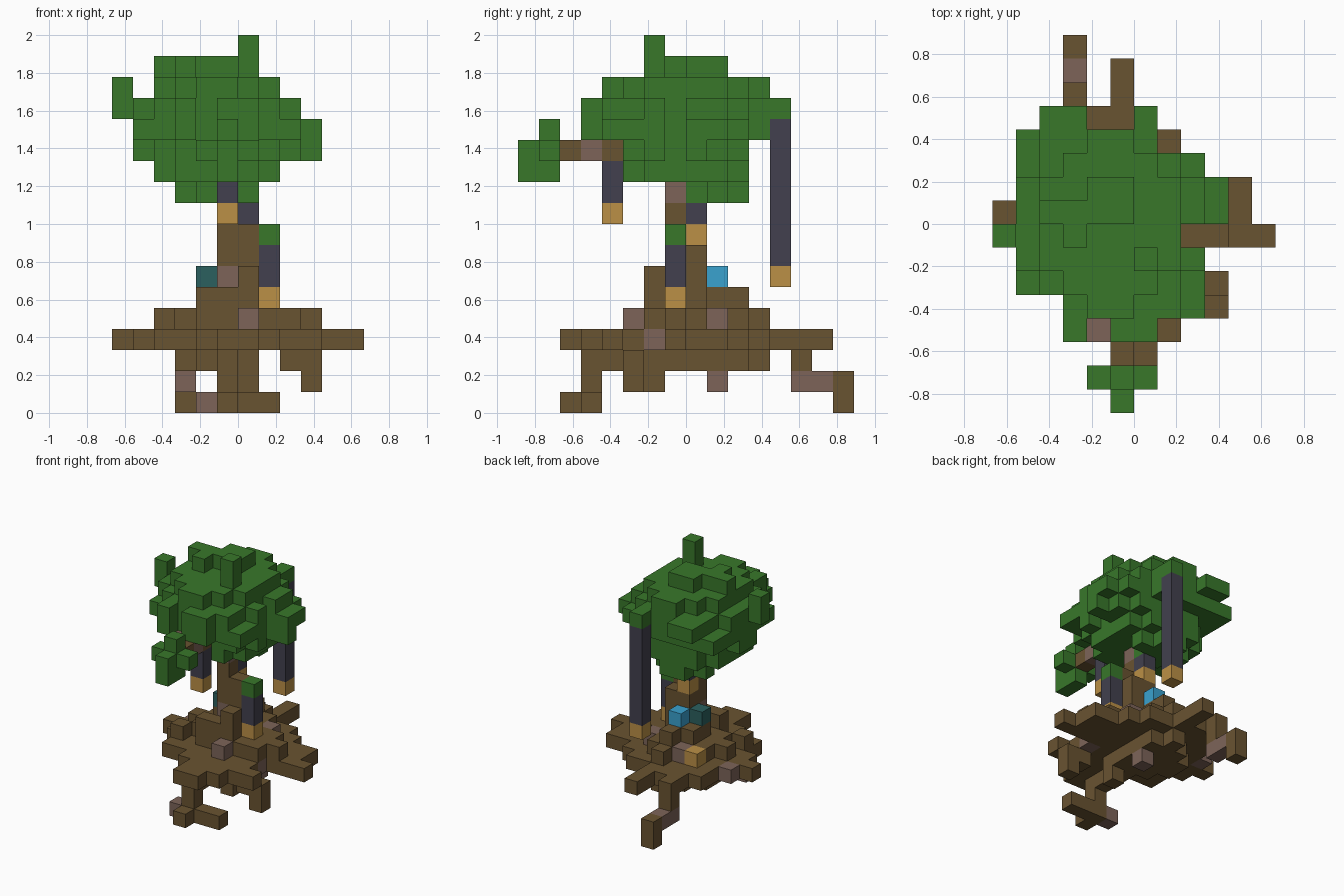
import bpy
import bmesh
from mathutils import Vector

UNIT = 1 / 9  # edge length of one block

cube = bpy.data.objects.get("Cube")
if cube:
    bpy.data.objects.remove(cube, do_unlink=True)


def make_material(name, red, green, blue):
    def linear(v):
        v /= 255
        return v / 12.92 if v <= 0.04045 else ((v + 0.055) / 1.055) ** 2.4
    colour = (linear(red), linear(green), linear(blue), 1)
    mat = bpy.data.materials.new(name)
    mat.use_nodes = True
    mat.diffuse_color = colour
    mat.node_tree.nodes["Principled BSDF"].inputs["Base Color"].default_value = colour
    return mat


leaf = make_material("leaf green", 56, 119, 42)
bark = make_material("bark brown", 105, 83, 49)
worn = make_material("worn mauve wood", 125, 100, 89)
rope = make_material("dark slate", 66, 64, 78)
lamp = make_material("lamp amber", 187, 144, 70)
sky = make_material("bright blue", 58, 162, 207)
teal = make_material("deep teal", 43, 96, 95)


def box(xs, ys, zs):
    """All cells in a block; each range is a number or an inclusive pair."""
    def span(v):
        return range(v[0], v[1] + 1) if isinstance(v, tuple) else (v,)
    return {(x, y, z) for x in span(xs) for y in span(ys) for z in span(zs)}


def layer(z, back, spans):
    """A flat layer: one x span per row, going from the back to the front."""
    cells = set()
    for row, span in enumerate(spans):
        cells |= box(span, back - row, z)
    return cells


def oval(z, xs, ys):
    """A flat oval layer that fills the given x and y spans."""
    cx, cy = (sum(xs) / 2, sum(ys) / 2)
    rx, ry = ((s[1] - s[0] + 1) / 2 for s in (xs, ys))
    return {c for c in box(xs, ys, z)
            if ((c[0] - cx) / rx) ** 2 + ((c[1] - cy) / ry) ** 2 <= 1}


def build(name, cells, mat):
    """Make the outer skin of a set of cells as one mesh object."""
    bm = bmesh.new()
    for cell in cells:
        for axis in range(3):
            for side in (0, 1):
                near = list(cell)
                near[axis] += 2 * side - 1
                if tuple(near) in cells:
                    continue
                corners = []
                for a, b in ((0, 0), (1, 0), (1, 1), (0, 1)):
                    p = Vector(cell)
                    p[axis] += side
                    p[(axis + 1) % 3] += a
                    p[(axis + 2) % 3] += b
                    corners.append(bm.verts.new(p * UNIT))
                bm.faces.new(corners if side else corners[::-1])
    bmesh.ops.remove_doubles(bm, verts=bm.verts, dist=UNIT / 100)
    mesh = bpy.data.meshes.new(name)
    bm.to_mesh(mesh)
    bm.free()
    mesh.materials.append(mat)
    obj = bpy.data.objects.new(name, mesh)
    bpy.context.collection.objects.link(obj)


def lantern(name, x, y, bottom, top):
    build(name + "_lamp", box(x, y, bottom), lamp)
    build(name + "_rope", box(x, y, (bottom + 1, top)), rope)


# Leaf canopy: oval layers cut to a common outline
outline = layer(0, 3, [(-5, 0), (-5, 2), (-5, 3), (-5, 3), (-5, 1),
                       (-5, 2), (-5, 2), (-3, 2), (-1, 0)])
outline |= box(-3, -5, 0)
canopy = oval(10, (-3, 0), (0, 2)) | oval(11, (-4, 1), (-3, 2))
canopy |= oval(12, (-5, 3), (-3, 2)) | oval(14, (-5, 2), (-5, 4))
canopy |= oval(15, (-4, 1), (-4, 3))
canopy = {c for c in canopy if (c[0], c[1], 0) in outline}
canopy |= {(x, y, 13) for x, y, z in outline}
canopy |= box((-4, -3), 4, 14) | box(0, 4, 14) | box(-6, -1, (14, 15))

# Bumps on the crown
canopy |= box(-4, 0, 16) | box(-3, (-1, 0), 16) | box((-2, -1), (0, 1), 16)
canopy |= box(0, -2, (16, 17))
build("leaf_canopy", canopy, leaf)

# Leaf tuft at the end of the front branch
tuft = box(-1, -7, (11, 13)) | box(-1, -8, (11, 12)) | box((-2, 0), -7, 12)
build("leaf_tuft", tuft, leaf)

# Worn blocks that replace some of the bark
patches = {
    "branch": box((-2, -1), -5, 12),
    "trunk": box(-1, -1, 10) | box(-1, -1, 6),
    "mound": box(0, -3, 4) | box(1, 1, 4) | box(-2, 2, 4),
    "root_bed": box(2, -2, 3) | box(-5, 1, 3),
    "hanging_root": box(0, 1, 1),
    "back_root": box(-3, (5, 6), 1),
    "front_root": box(-2, -5, 0),
}
lamp_stub = box(-3, 2, 4)

# Bark parts
parts = {
    "branch": box(-1, -4, 12) | box(-1, -6, 12),
    "trunk": layer(5, 2, [-1, (-2, -1), (-2, 0), (-1, 0), (-2, 0)])
    | box((-1, 0), (-1, 0), (6, 7)) | box(0, -2, 6)
    | box((-1, 0), -1, 8) | box(-1, -1, 9),
    "mound": layer(4, 3, [-1, (-3, 0), (-3, 1), (-4, 2), (-3, 3), (-2, 2), 0])
    | box(-4, -2, 4),
    "root_bed": layer(3, 6, [-1, -1, (-3, -1), (-4, 1), (-4, 2), (-5, 4),
                             (-6, 4), (-5, 5), (-4, 2), (-4, 2), (-2, 1),
                             (-1, 1), (-1, 0)]),
    "hanging_root": layer(2, 3, [-1, (-2, 0), (-3, 0), (-3, 0), (-2, 0),
                                 (-1, 0), -1, -1]) | box(0, -2, 1),
    "back_root": box(-3, 5, (2, 3)) | box(-3, 7, (0, 1)),
    "side_root": box(2, -3, 2) | box(3, -3, (1, 2)) | box((2, 3), -4, 3),
    "front_root": box(-1, -5, (0, 2)) | box((0, 1), -5, 0) | box(-1, -6, 0),
}
for name, cells in parts.items():
    spots = patches.get(name, set())
    build(name, cells - spots - lamp_stub, bark)
    if spots:
        build(name + "_worn_blocks", spots, worn)

# Lanterns hanging from the tree
lantern("back_lantern", 0, 4, 6, 13)
lantern("front_lantern", -1, -4, 9, 11)
lantern("trunk_lantern", -1, 0, 8, 9)
lantern("side_lantern", 1, -1, 5, 7)
build("side_lantern_leaf", box(1, -1, 8), leaf)

# Small coloured blocks on the mound
build("ground_lamp", lamp_stub, lamp)
build("blue_block", box(-1, 1, 6), sky)
build("teal_block", box(-2, 0, 6), teal)
